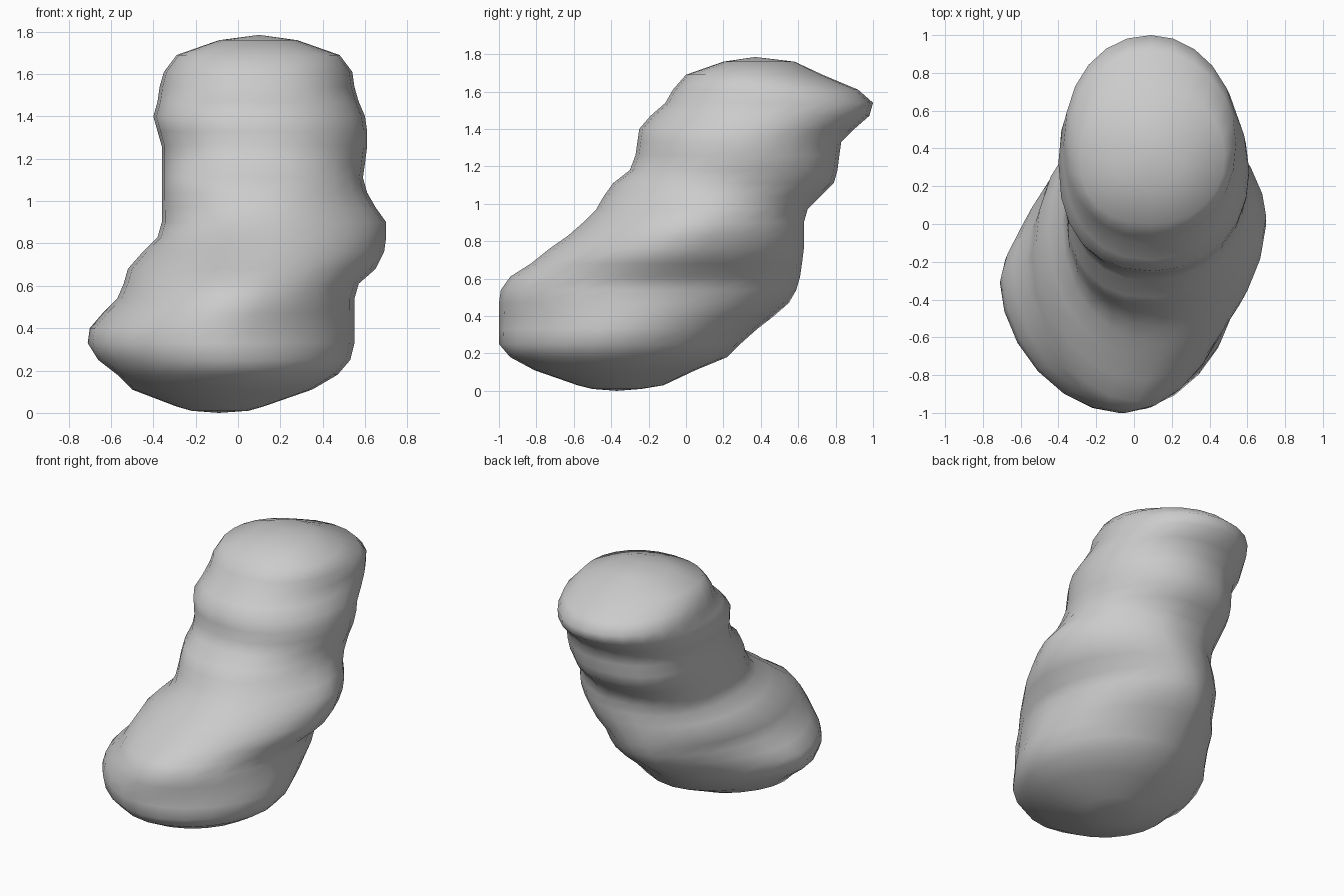
import bpy
import bmesh
from math import copysign, cos, sin, tau

default_cube = bpy.data.objects.get("Cube")
if default_cube:
    bpy.data.objects.remove(default_cube, do_unlink=True)

SEGMENTS = 24

# Horizontal slices in hundredths: height, low x, high x, front, back
SLICES = [
    (1, -22, 5, -50, -24),
    (3, -29, 12, -58, -12),
    (11, -50, 35, -81, 5),
    (18, -57, 47, -94, 22),
    (25, -66, 53, -100, 29),
    (33, -71, 55, -100, 38),
    (40, -70, 55, -100, 47),
    (47, -64, 55, -100, 55),
    (54, -57, 55, -99, 59),
    (61, -54, 57, -94, 61),
    (68, -52, 65, -83, 62),
    (76, -45, 69, -73, 63),
    (83, -38, 70, -63, 63),
    (90, -36, 70, -55, 63),
    (97, -36, 65, -48, 65),
    (104, -36, 61, -44, 72),
    (111, -36, 59, -39, 79),
    (118, -36, 60, -30, 81),
    (126, -36, 61, -27, 82),
    (133, -38, 61, -26, 83),
    (140, -40, 60, -25, 90),
    (147, -38, 57, -19, 98),
    (154, -37, 55, -11, 100),
    (161, -35, 54, -7, 92),
    (169, -29, 48, 0, 73),
    (176, -9, 28, 20, 58),
]

# Corner fullness by height (2 = round, less = pointed, more = square):
# height, back left, back right, front right, front left
FULLNESS = [
    (0, 2, 2, 2, 2),
    (0.3, 1.9, 1.6, 1.8, 1.8),
    (0.4, 1.9, 1.4, 1.8, 1.8),
    (0.5, 1.9, 1.6, 1.85, 1.8),
    (0.7, 1.8, 2, 2, 1.7),
    (0.9, 1.7, 2.6, 2.2, 1.7),
    (1.1, 1.9, 2.6, 2.6, 2),
    (1.5, 2, 2.1, 2.3, 2.1),
    (1.8, 2, 2, 2.4, 2.2),
]


def corner_fullness(z):
    """Blend the four corner powers between the listed heights."""
    for low, high in zip(FULLNESS, FULLNESS[1:]):
        if z <= high[0]:
            t = (z - low[0]) / (high[0] - low[0])
            return [a + (b - a) * t for a, b in zip(low[1:], high[1:])]


def rounded(value, power):
    """Superellipse coordinate that keeps the sign of the value."""
    return copysign(abs(value) ** (2 / power), value)


def add_ring(bm, slice_data):
    """Add one cross-section filling the slice's extents."""
    z, x_low, x_high, front, back = (v / 100 for v in slice_data)
    cx, cy = (x_low + x_high) / 2, (front + back) / 2
    rx, ry = (x_high - x_low) / 2, (back - front) / 2
    powers = corner_fullness(z)
    ring = []
    for i in range(SEGMENTS):
        angle = tau * i / SEGMENTS
        power = powers[i * 4 // SEGMENTS]
        x = cx + rx * rounded(cos(angle), power)
        y = cy + ry * rounded(sin(angle), power)
        ring.append(bm.verts.new((x, y, z)))
    return ring


def add_cap(bm, ring, tip):
    """Close an end of the body with a fan to a single point."""
    apex = bm.verts.new(tip)
    for a, b in zip(ring, ring[1:] + ring[:1]):
        bm.faces.new((a, b, apex))


# Leaning body lofted through the slices
bm = bmesh.new()
rings = [add_ring(bm, s) for s in SLICES]
for low, high in zip(rings, rings[1:]):
    for i in range(SEGMENTS):
        j = (i + 1) % SEGMENTS
        bm.faces.new((low[i], low[j], high[j], high[i]))
add_cap(bm, rings[0], (-0.09, -0.37, 0))
add_cap(bm, rings[-1], (0.1, 0.37, 1.785))
bmesh.ops.recalc_face_normals(bm, faces=bm.faces)

mesh = bpy.data.meshes.new("leaning_body")
bm.to_mesh(mesh)
bm.free()
mesh.shade_smooth()
body = bpy.data.objects.new("leaning_body", mesh)
bpy.context.collection.objects.link(body)

# Plain grey surface
grey = bpy.data.materials.new("plain_grey")
grey.use_nodes = True
color = (0.6, 0.6, 0.6, 1)
grey.diffuse_color = color
grey.node_tree.nodes["Principled BSDF"].inputs["Base Color"].default_value = color
mesh.materials.append(grey)
